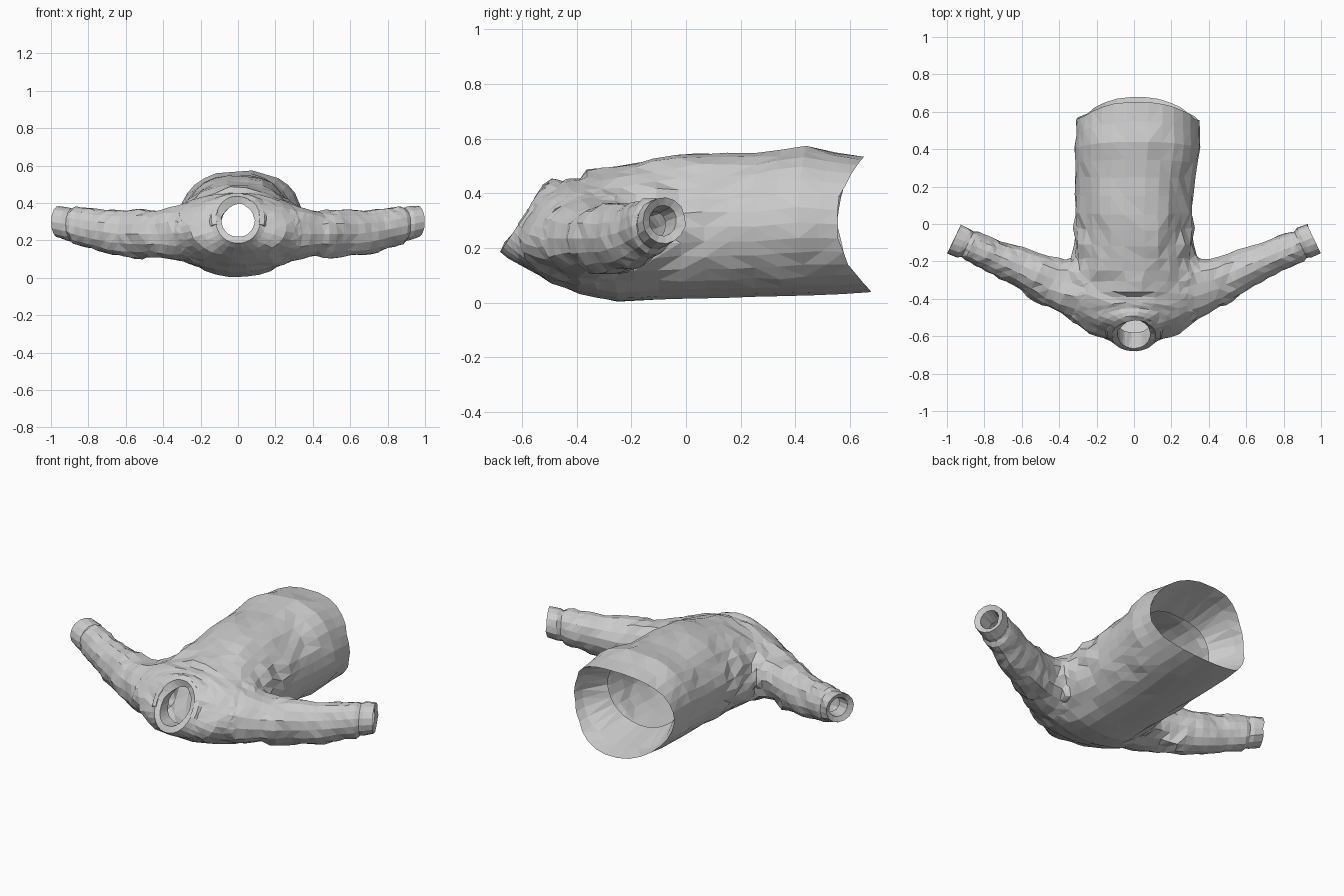
import bpy, bmesh, math
from mathutils import Vector, noise

if "Cube" in bpy.data.objects:
    bpy.data.objects.remove(bpy.data.objects["Cube"])

TORSO_N, SLEEVE_N = 30, 15


def loft(name, rings):
    """Closed tube through a list of rings, capped with one n-gon at each end."""
    bm = bmesh.new()
    rows = [[bm.verts.new(p) for p in r] for r in rings]
    n = len(rows[0])
    for a, b in zip(rows, rows[1:]):
        for i in range(n):
            bm.faces.new((a[i], a[(i + 1) % n], b[(i + 1) % n], b[i]))
    bm.faces.new(rows[0])
    bm.faces.new(rows[-1])
    bmesh.ops.recalc_face_normals(bm, faces=bm.faces)
    me = bpy.data.meshes.new(name)
    bm.to_mesh(me)
    bm.free()
    ob = bpy.data.objects.new(name, me)
    bpy.context.collection.objects.link(ob)
    return ob


def densify(rows):
    """Insert a midway station between each pair."""
    out = []
    for a, b in zip(rows, rows[1:]):
        out += [a, tuple((p + q) / 2 for p, q in zip(a, b))]
    return out + [rows[-1]]


def torso_ring(yb, zb, yt, zt, hw, bow, cx):
    pts = []
    power = 0.78 if yb > -.3 else 0.95
    for i in range(TORSO_N):
        a = 2 * math.pi * i / TORSO_N
        c, s = math.cos(a), math.sin(a)
        x = cx + hw * math.copysign(abs(c) ** (power if s > 0 else 0.92), c)
        t = (s + 1) / 2
        pts.append(Vector((x, yb + (yt - yb) * t + bow * (1 - s * s), zb + (zt - zb) * t)))
    return pts


def sleeve_ring(x, y, z, w, h, side):
    d = Vector((0.43, -0.9))        # across the sleeve, seen from above
    pts = []
    for i in range(SLEEVE_N):
        a = 2 * math.pi * i / SLEEVE_N
        u = w * math.cos(a)
        pts.append(Vector((side * (x + d.x * u), y + d.y * u, z + h * math.sin(a))))
    return pts


# Torso stations: bottom y, z, top y, z, half width, side bow, x centre
hem_lip = [(.38, .11, .38, .47, .23, 0, .02), (.58, .06, .57, .515, .31, -.07, .02)]
body = [(.68, .037, .652, .535, .33, -.115, .02), (.46, .025, .44, .562, .335, -.04, .018),
        (.25, .02, .25, .535, .318, 0, .005), (.08, .015, .05, .54, .312, 0, 0),
        (-.1, .01, -.12, .522, .318, 0, 0), (-.25, .004, -.25, .495, .335, 0, 0),
        (-.39, .03, -.36, .475, .36, -.03, 0), (-.49, .075, -.42, .455, .345, -.05, 0),
        (-.58, .12, -.45, .445, .26, -.05, 0), (-.65, .16, -.49, .45, .15, -.015, 0)]
neck = [(-.68, .185, -.515, .435, .12, 0, 0), (-.665, .22, -.51, .395, .088, 0, 0),
        (-.58, .21, -.46, .395, .095, 0, 0)]
garment = loft("jacket_body", [torso_ring(*s) for s in
                               hem_lip + densify(body[:4])[:-1] + densify(body[3:]) + neck])

# Sleeve stations: centre x, y, z, half width, half height
arm = [(.08, -.38, .25, .13, .14), (.27, -.355, .235, .185, .165), (.43, -.31, .235, .138, .138),
       (.60, -.235, .235, .102, .125), (.75, -.17, .255, .09, .112), (.87, -.12, .28, .087, .103)]
cuff = [(.89, -.11, .285, .078, .09), (.91, -.10, .29, .088, .093), (.962, -.08, .30, .086, .085),
        (.95, -.084, .30, .056, .056), (.87, -.12, .285, .05, .05)]
for side in (1, -1):
    sl = loft("sleeve_tool", [sleeve_ring(*s, side) for s in densify(densify(arm)) + cuff])
    mod = garment.modifiers.new("join", 'BOOLEAN')
    mod.operation, mod.solver, mod.object = 'UNION', 'EXACT', sl
    bpy.context.view_layer.objects.active = garment
    bpy.ops.object.modifier_apply(modifier=mod.name)
    bpy.data.objects.remove(sl)

# Open the neck, hem and cuffs, then crumple the cloth
bm = bmesh.new()
bm.from_mesh(garment.data)
caps = [f for f in bm.faces if len(f.verts) in (TORSO_N, SLEEVE_N) and
        (abs(f.calc_center_median().x) < .1 or abs(f.calc_center_median().x) > .8)]
bmesh.ops.delete(bm, geom=caps, context='FACES')
bmesh.ops.remove_doubles(bm, verts=bm.verts, dist=0.004)
bmesh.ops.triangulate(bm, faces=bm.faces)
# soften the shoulder and armpit joins
joins = [v for v in bm.verts if .2 < abs(v.co.x) < .48 and -.56 < v.co.y < -.02]
for _ in range(3):
    bmesh.ops.smooth_vert(bm, verts=joins, factor=0.5, use_axis_x=True,
                          use_axis_y=True, use_axis_z=True)
bm.normal_update()
moves = []
for v in bm.verts:
    x, y, z = v.co
    amt = 0.012 * noise.noise(v.co * 9) + 0.008 * noise.noise(v.co * 31)
    if z < .06 or y > .6 or y < -.6 or abs(x) > .93:
        amt *= 0.2
    # raised wedge down the upper panel
    if z > .42 and -.4 < y < .45:
        amt += .006 if abs(x) < .03 + .3 * (y + .4) / .85 else -.008
    # deep folds at the armpits
    if .25 < abs(x) < .5 and -.35 < y < .1 and z > .1:
        amt += .010 * math.sin(40 * (y + z * .8))
    moves.append((v, v.normal * amt))
for v, m in moves:
    v.co += m
    v.co.z = max(v.co.z, 0)
bm.to_mesh(garment.data)
bm.free()

# Folded collar band around the back of the neck, squared at its two corners
bm = bmesh.new()
ctr, up, out = Vector((0, -.59, .315)), Vector((0, .57, .82)), Vector((0, -.82, .57))
rows = []
for i in range(17):
    a = math.radians(-15 + 210 * i / 16)
    c, s = math.cos(a), math.sin(a)
    sq = 1 + .22 * max(0, math.sin(2 * a) * math.copysign(1, c)) if s > 0 else 1
    rows.append([bm.verts.new(ctr + Vector((r * c, 0, 0)) + up * (k * s) + out * o)
                 for r, k, o in ((.115, .14, .0), (.14, .155, -.005), (.165 * sq, .16 * (1 + (sq - 1) * .4), -.045))])
for a, b in zip(rows, rows[1:]):
    for j in range(2):
        bm.faces.new((a[j], a[j + 1], b[j + 1], b[j]))
me = bpy.data.meshes.new("collar")
bm.to_mesh(me)
bm.free()
collar = bpy.data.objects.new("collar", me)
bpy.context.collection.objects.link(collar)
th = collar.modifiers.new("cloth", 'SOLIDIFY')
th.thickness, th.offset = 0.012, 0
